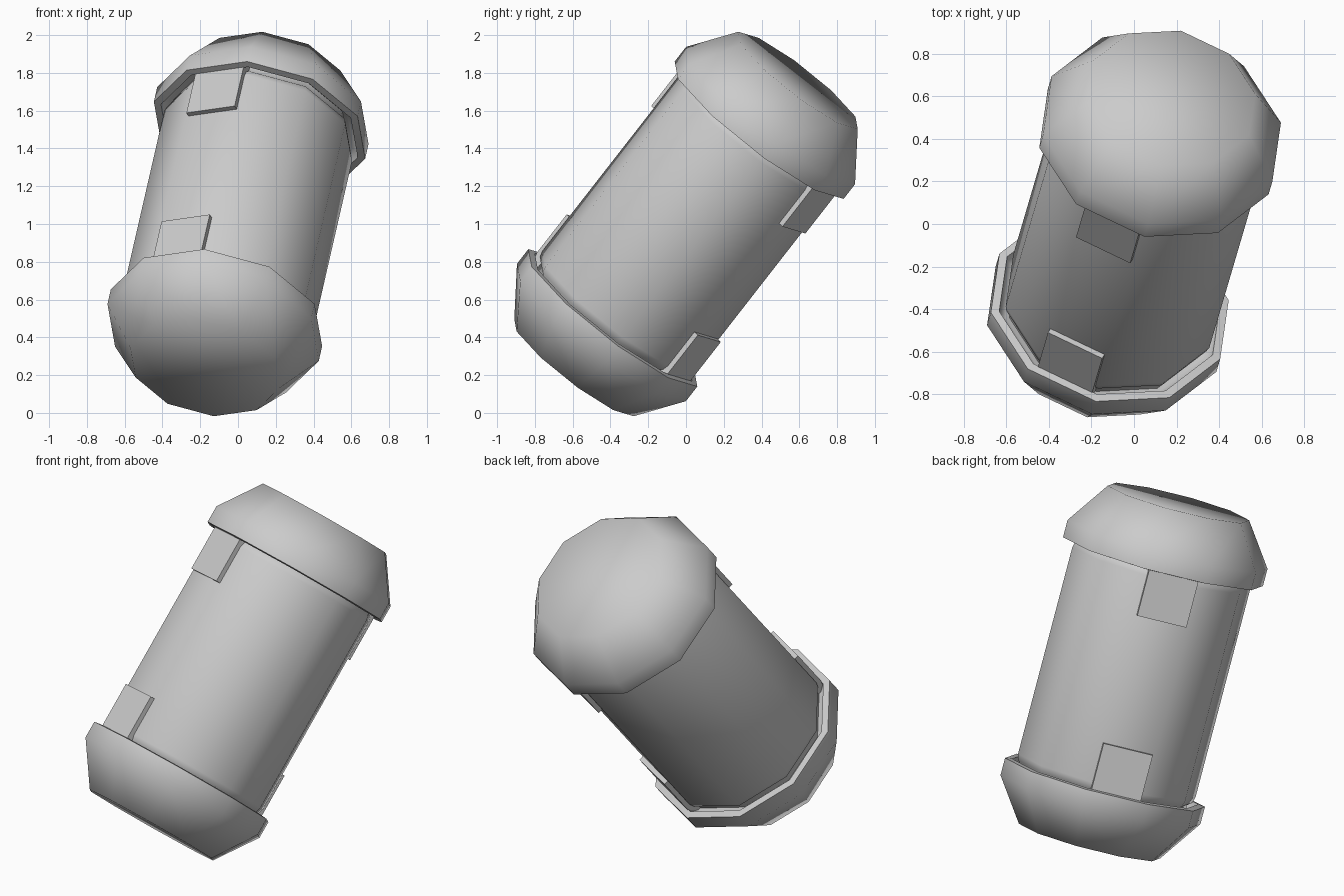
import bpy, bmesh, math
from mathutils import Vector, Matrix

if "Cube" in bpy.data.objects:
    bpy.data.objects.remove(bpy.data.objects["Cube"])

SIDES = 10

# Tilted frame: Z runs along the canister, X points at the front row of clips
axis = Vector((0.178, 0.605, 0.776)).normalized()
out = Vector((-0.41, -0.674, 0.62))
out = (out - axis * out.dot(axis)).normalized()
side = axis.cross(out)
FRAME = Matrix((out, side, axis)).transposed().to_4x4()
FRAME.translation = (0, 0, 1)


def finish(bm, name, angle):
    bmesh.ops.recalc_face_normals(bm, faces=bm.faces)
    mesh = bpy.data.meshes.new(name)
    bm.to_mesh(mesh)
    bm.free()
    ob = bpy.data.objects.new(name, mesh)
    bpy.context.collection.objects.link(ob)
    ob.data.transform(FRAME)
    bpy.ops.object.select_all(action='DESELECT')
    ob.select_set(True)
    bpy.context.view_layer.objects.active = ob
    bpy.ops.object.shade_smooth_by_angle(angle=math.radians(angle))
    return ob


def turned(name, profile, angle):
    """Ten-sided solid from (radius, height) points, closed at both ends."""
    bm = bmesh.new()
    rings = []
    for r, h in profile:
        rings.append([bm.verts.new((r * math.cos(a), r * math.sin(a), h))
                      for a in ((i + 0.5) * math.tau / SIDES for i in range(SIDES))])
    for lo, hi in zip(rings, rings[1:]):
        for i in range(SIDES):
            j = (i + 1) % SIDES
            bm.faces.new((lo[i], lo[j], hi[j], hi[i]))
    bm.faces.new(rings[0])
    bm.faces.new(rings[-1])
    return finish(bm, name, angle)


# Main body with chamfered ends
half = [(0.515, 0.60), (0.505, 0.635), (0.48, 0.655), (0.48, 0.70)]
turned("body", [(r, -h) for r, h in reversed(half)] + half, 50)

for k, end in ((1, "top"), (-1, "bottom")):
    # End cap: recessed underside, short rim, slope and flat end
    cap = [(0.50, 0.69), (0.535, 0.66), (0.54, 0.635), (0.58, 0.64),
           (0.58, 0.74), (0.41, 0.98)]
    turned(end + "_cap", [(r, k * h) for r, h in cap], 60)

    # Clips on opposite sides, running under the cap
    for s, face in ((1, "front"), (-1, "back")):
        bm = bmesh.new()
        bmesh.ops.create_cube(bm, size=1)
        bmesh.ops.scale(bm, vec=(0.08, 0.285, 0.32), verts=bm.verts)
        bmesh.ops.translate(bm, vec=(s * 0.477, 0, k * 0.53), verts=bm.verts)
        finish(bm, f"{end}_{face}_clip", 30)
